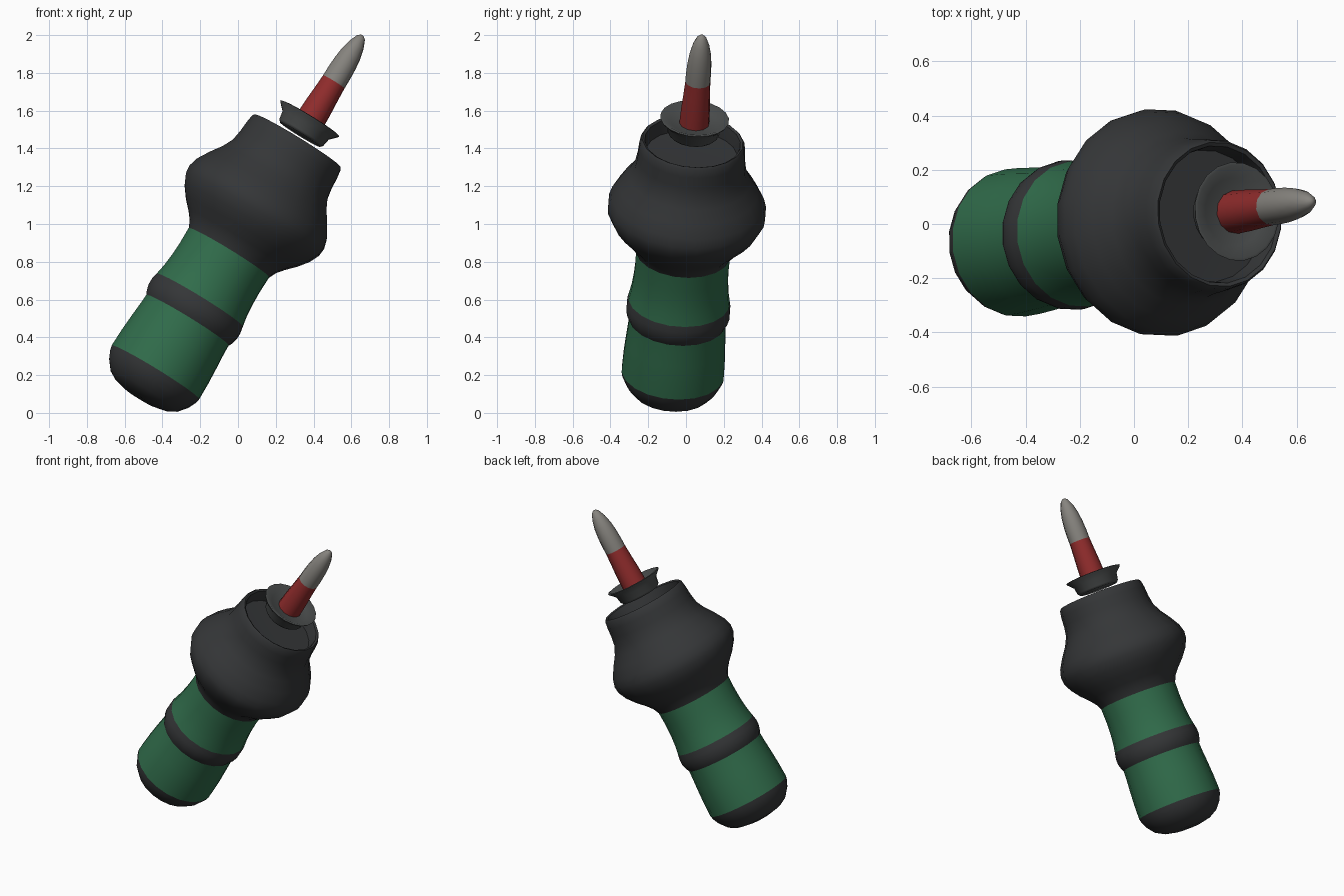
import bpy, bmesh, math
from mathutils import Vector, Matrix

if "Cube" in bpy.data.objects:
    bpy.data.objects.remove(bpy.data.objects["Cube"])

# Tilted axis shared by every part
BASE = Vector((-0.44, -0.07, 0.21))
AXIS = Vector((0.522, 0.073, 0.85)).normalized()
FRAME = Matrix.Translation(BASE) @ AXIS.to_track_quat('Z', 'Y').to_matrix().to_4x4()


def material(name, color):
    m = bpy.data.materials.new(name)
    m.diffuse_color = (*color, 1)
    m.use_nodes = True
    m.node_tree.nodes["Principled BSDF"].inputs["Base Color"].default_value = m.diffuse_color
    return m


green = material("green", (0.03, 0.15, 0.07))
dark = material("dark_grey", (0.035, 0.037, 0.039))
flange_grey = material("flange_grey", (0.07, 0.075, 0.075))
red = material("red", (0.28, 0.025, 0.025))
metal = material("metal_grey", (0.24, 0.23, 0.21))


def lathe(name, profile, mat, sides=20, offset=0.0):
    """Revolve (radius, height) points around the tilted axis."""
    bm = bmesh.new()
    rings = []
    for r, t in profile:
        if r == 0:
            rings.append([bm.verts.new((0, 0, t))])
        else:
            rings.append([bm.verts.new((r * math.cos(a), r * math.sin(a), t))
                          for a in (2 * math.pi * i / sides for i in range(sides))])
    for lo, hi in zip(rings, rings[1:]):
        for i in range(sides):
            j = (i + 1) % sides
            if len(lo) == 1:
                bm.faces.new((lo[0], hi[j], hi[i]))
            elif len(hi) == 1:
                bm.faces.new((lo[i], lo[j], hi[0]))
            else:
                bm.faces.new((lo[i], lo[j], hi[j], hi[i]))
    bm.transform(Matrix.Translation((-AXIS.y * 0, 0, 0)) @ FRAME)
    bm.transform(Matrix.Translation((offset, 0, 0)))
    me = bpy.data.meshes.new(name)
    bm.to_mesh(me)
    bm.free()
    me.materials.append(mat)
    ob = bpy.data.objects.new(name, me)
    bpy.context.collection.objects.link(ob)
    bpy.ops.object.select_all(action='DESELECT')
    ob.select_set(True)
    bpy.context.view_layer.objects.active = ob
    bpy.ops.object.shade_smooth_by_angle(angle=math.radians(50))
    return ob


# Handle: rounded end, green grips and the raised ring between them
lathe("end_cap", [(0, -0.157), (0.09, -0.154), (0.16, -0.138), (0.21, -0.11),
                  (0.25, -0.06), (0.268, -0.02), (0.274, 0.005)], dark)
lathe("lower_grip", [(0.274, 0.005), (0.272, 0.1), (0.266, 0.2), (0.26, 0.28),
                     (0.258, 0.33)], green)
lathe("grip_ring", [(0.258, 0.33), (0.268, 0.35), (0.277, 0.385), (0.277, 0.42),
                    (0.27, 0.455)], dark)
lathe("upper_grip", [(0.27, 0.455), (0.26, 0.51), (0.253, 0.58), (0.25, 0.66),
                     (0.252, 0.75)], green)

# Bulging head with an open cup at the top
lathe("head", [(0.252, 0.75), (0.27, 0.79), (0.302, 0.83), (0.35, 0.88),
               (0.392, 0.935), (0.418, 0.99), (0.422, 1.035), (0.408, 1.085),
               (0.37, 1.15), (0.325, 1.215), (0.298, 1.27), (0.288, 1.33),
               (0.284, 1.39), (0.277, 1.435), (0.268, 1.447), (0.255, 1.44),
               (0.25, 1.41), (0.245, 1.36), (0, 1.355)], dark)

# Floating flange with a dished top
lathe("flange", [(0, 1.485), (0.125, 1.487), (0.137, 1.5), (0.145, 1.545),
                 (0.178, 1.578), (0.183, 1.587), (0.172, 1.59), (0.125, 1.565),
                 (0, 1.56)], flange_grey, offset=-0.008)

# Pointed rod: coloured shaft and metal tip
lathe("shaft", [(0.08, 1.555), (0.077, 1.65), (0.071, 1.74), (0.067, 1.815)],
      red, 12)
lathe("tip", [(0.067, 1.815), (0.067, 1.87), (0.064, 1.93), (0.057, 1.99),
              (0.044, 2.045), (0.025, 2.09), (0.01, 2.104), (0, 2.106)], metal, 12)
